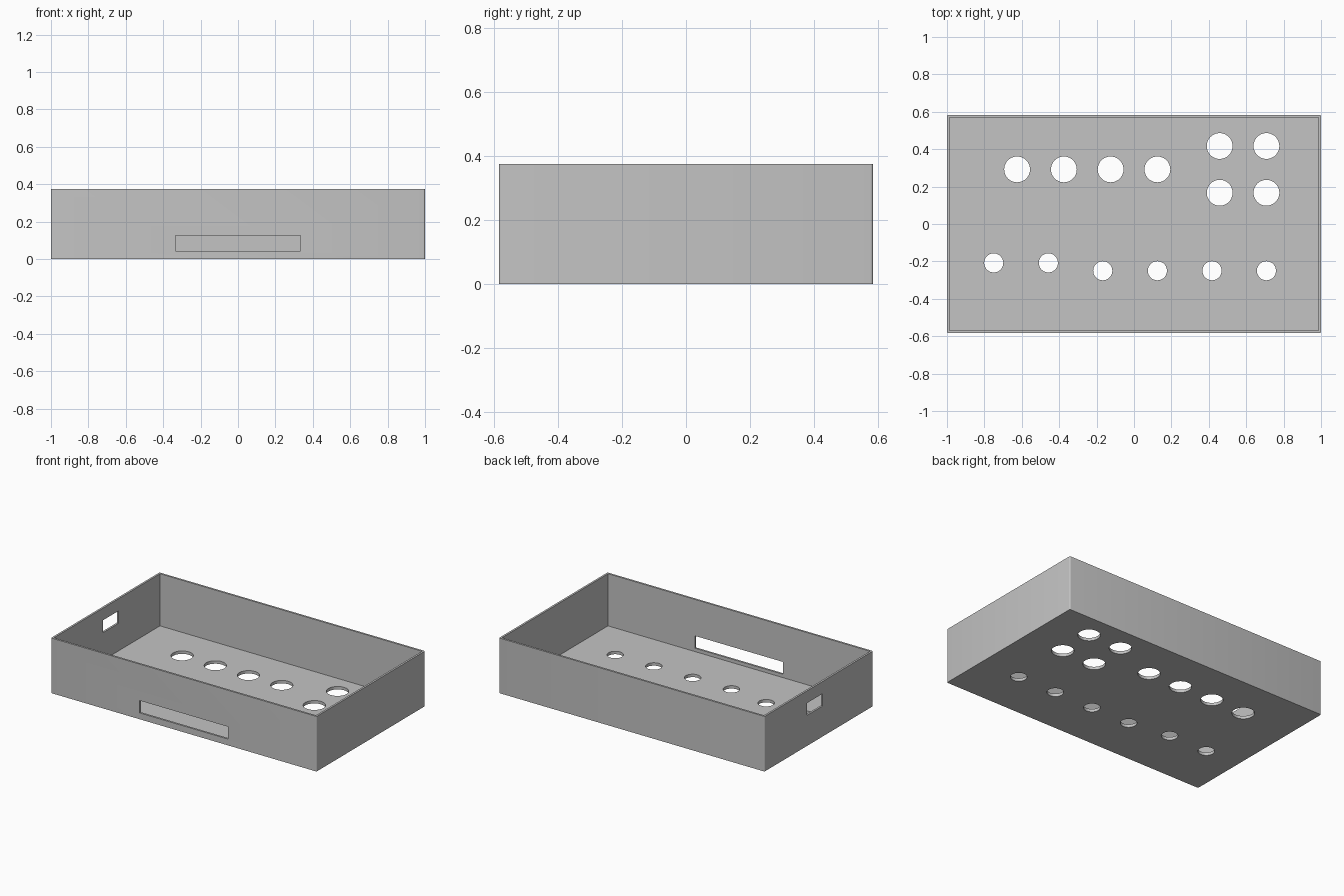
import bpy
import bmesh
from math import radians
from mathutils import Matrix, Vector

cube = bpy.data.objects.get("Cube")
if cube:
    bpy.data.objects.remove(cube, do_unlink=True)

LENGTH, DEPTH, HEIGHT = 2.0, 1.167, 0.375
WALL, FLOOR = 0.0135, 0.02

grey = bpy.data.materials.new("plain grey")
grey.use_nodes = True
colour = (0.55, 0.55, 0.55, 1)
grey.diffuse_color = colour
grey.node_tree.nodes["Principled BSDF"].inputs["Base Color"].default_value = colour


def add_box(bm, low, high):
    low, high = Vector(low), Vector(high)
    size = Matrix.Diagonal((*(high - low), 1))
    bmesh.ops.create_cube(bm, size=1, matrix=Matrix.Translation((low + high) / 2) @ size)


def add_hole(bm, x, y, radius):
    bmesh.ops.create_cone(bm, cap_ends=True, segments=48, radius1=radius, radius2=radius,
                          depth=0.1, matrix=Matrix.Translation((x, y, 0.01)))


def make_object(name, bm):
    mesh = bpy.data.meshes.new(name)
    bm.to_mesh(mesh)
    bm.free()
    mesh.materials.append(grey)
    obj = bpy.data.objects.new(name, mesh)
    bpy.context.collection.objects.link(obj)
    return obj


# Outer block with slightly rounded upright corners
bm = bmesh.new()
add_box(bm, (-LENGTH / 2, -DEPTH / 2, 0), (LENGTH / 2, DEPTH / 2, HEIGHT))
upright = [e for e in bm.edges if abs(e.verts[0].co.z - e.verts[1].co.z) > 0.1]
bmesh.ops.bevel(bm, geom=upright, offset=0.008, segments=4, profile=0.5, affect='EDGES')
tray = make_object("enclosure_tray", bm)

# Open-topped cavity
bm = bmesh.new()
inner_x, inner_y = LENGTH / 2 - WALL, DEPTH / 2 - WALL
add_box(bm, (-inner_x, -inner_y, FLOOR), (inner_x, inner_y, HEIGHT + 0.1))
cavity = make_object("cavity_cutter", bm)

# Floor holes, front slot and side window
bm = bmesh.new()
for i in range(4):
    add_hole(bm, -0.625 + 0.25 * i, 0.292, 0.069)
for x in (0.458, 0.708):
    for y in (0.167, 0.417):
        add_hole(bm, x, y, 0.069)
for x, y in ((-0.75, -0.208), (-0.458, -0.208), (-0.167, -0.25),
             (0.125, -0.25), (0.417, -0.25), (0.708, -0.25)):
    add_hole(bm, x, y, 0.051)
add_box(bm, (-0.333, -0.65, 0.043), (0.333, -0.54, 0.127))
add_box(bm, (-1.05, -0.042, 0.208), (-0.95, 0.125, 0.292))
openings = make_object("openings_cutter", bm)

# Cut the block, then discard the cutters
for cutter in (cavity, openings):
    cutter.hide_render = True
    mod = tray.modifiers.new(cutter.name, 'BOOLEAN')
    mod.operation = 'DIFFERENCE'
    mod.solver = 'EXACT'
    mod.object = cutter
graph = bpy.context.evaluated_depsgraph_get()
result = bpy.data.meshes.new_from_object(tray.evaluated_get(graph))
tray.modifiers.clear()
tray.data = result
result.materials.clear()
result.materials.append(grey)
for cutter in (cavity, openings):
    bpy.data.objects.remove(cutter, do_unlink=True)

# Smooth the round hole walls, keep the edges crisp
bpy.ops.object.select_all(action='DESELECT')
tray.select_set(True)
bpy.context.view_layer.objects.active = tray
bpy.ops.object.shade_smooth_by_angle(angle=radians(30))
